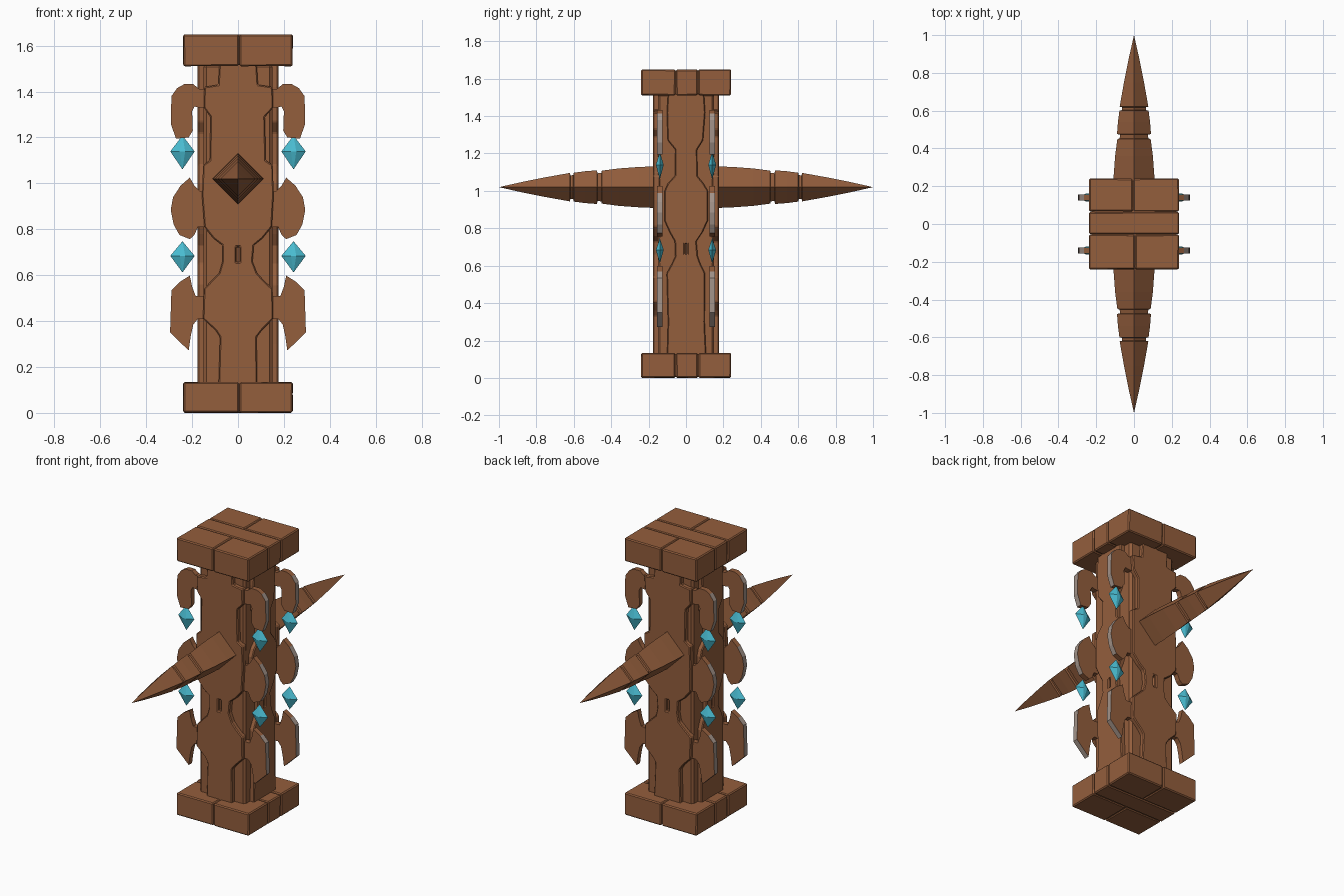
import bpy, bmesh, math, random
from mathutils import Matrix, Vector

if "Cube" in bpy.data.objects:
    bpy.data.objects.remove(bpy.data.objects["Cube"])

random.seed(4)

def material(name, rgb):
    m = bpy.data.materials.new(name)
    m.diffuse_color = (*rgb, 1)
    m.use_nodes = True
    m.node_tree.nodes["Principled BSDF"].inputs["Base Color"].default_value = m.diffuse_color
    return m

BROWN = material("brown stone", (0.295, 0.112, 0.046))
CYAN = material("cyan crystal", (0.07, 0.52, 0.66))
GREY = material("pale worn stone", (0.36, 0.29, 0.25))

def finish(name, bm, mats, bevel=0):
    bmesh.ops.recalc_face_normals(bm, faces=bm.faces)
    me = bpy.data.meshes.new(name)
    bm.to_mesh(me)
    bm.free()
    for m in mats:
        me.materials.append(m)
    ob = bpy.data.objects.new(name, me)
    bpy.context.collection.objects.link(ob)
    if bevel:
        b = ob.modifiers.new("worn edges", 'BEVEL')
        b.width, b.segments, b.limit_method = bevel, 1, 'ANGLE'
    return ob

def add_box(bm, lo, hi, jitter=0.0):
    lo, hi = Vector(lo), Vector(hi)
    mat = Matrix.Translation((lo + hi) / 2) @ Matrix.Diagonal((*(hi - lo), 1))
    for v in bmesh.ops.create_cube(bm, size=1, matrix=mat)['verts']:
        v.co += Vector([random.uniform(-jitter, jitter) for _ in range(3)])

def add_prism(bm, pts, y0, y1):
    # polygon in the xz plane, extruded along y
    face = bm.faces.new([bm.verts.new((x, y0, z)) for x, z in pts])
    new = bmesh.ops.extrude_face_region(bm, geom=[face])['geom']
    for v in new:
        if isinstance(v, bmesh.types.BMVert):
            v.co.y = y1

# Cap and base: slabs split into chipped blocks by narrow seams
def slab(name, z0, z1):
    bm = bmesh.new()
    add_box(bm, (-.225, -.225, z0 + .006), (.225, .225, z1 - .006))
    for y0, y1, splits in ((-.24, -.057, (-.24, .005, .24)),
                           (-.053, .063, (-.24, .24)),
                           (.067, .24, (-.24, -.005, .24))):
        for a, b in zip(splits, splits[1:]):
            add_box(bm, (a + .002, y0, z0 + .001), (b - .002, y1, z1 - .001), .001)
    finish(name, bm, [BROWN], .006)

slab("base_slab", 0, .135)
slab("cap_slab", 1.51, 1.65)

# Square core, seen in the recesses at the corners
bm = bmesh.new()
add_box(bm, (-.15, -.15, .12), (.15, .15, 1.52))
finish("column_core", bm, [BROWN], .012)

# Raised panels: half width against height
FRONT = [(.12, .085), (.33, .08), (.36, .1), (.41, .15), (.54, .152), (.58, .11),
         (.61, .08), (.66, .065), (.73, .07), (.76, .11), (.81, .15), (.95, .155),
         (1.08, .15), (1.10, .12), (1.29, .118), (1.33, .15), (1.42, .15),
         (1.43, .09), (1.52, .085)]
SIDE = [(.12, .105), (.3, .1), (.56, .105), (.61, .08), (.65, .06), (.73, .058),
        (.78, .09), (.84, .115), (1.0, .115), (1.04, .095), (1.08, .062),
        (1.22, .06), (1.27, .095), (1.42, .1), (1.52, .1)]

def panel(name, profile, angle, slot):
    j = lambda: random.uniform(-.004, .004)
    pts = [(w + j(), z) for z, w in profile] + [(-w + j(), z) for z, w in reversed(profile)]
    bm = bmesh.new()
    add_prism(bm, pts, -.176, -.14)
    rot = Matrix.Rotation(angle, 4, 'Z')
    bm.transform(rot)
    ob = finish(name, bm, [BROWN])
    # small slot cut in the panel
    cb = bmesh.new()
    add_box(cb, (-slot[0], -.2, .69 - slot[1]), (slot[0], -.155, .69 + slot[1]))
    cb.transform(rot)
    cutter = finish(name + "_slot_cutter", cb, [BROWN])
    cutter.hide_render = True
    cutter.hide_viewport = True
    cut = ob.modifiers.new("slot", 'BOOLEAN')
    cut.operation, cut.object, cut.solver = 'DIFFERENCE', cutter, 'EXACT'
    b = ob.modifiers.new("worn edges", 'BEVEL')
    b.width, b.segments, b.limit_method = .005, 1, 'ANGLE'

panel("front_panel", FRONT, 0, (.009, .035))
panel("right_panel", SIDE, math.pi / 2, (.007, .03))
panel("back_panel", FRONT, math.pi, (.009, .035))
panel("left_panel", SIDE, -math.pi / 2, (.007, .03))

# Flat ornamental fins, right-hand outlines
FINS = {
    "upper_hook_fin": [(.13, 1.41), (.17, 1.412), (.195, 1.432), (.235, 1.432), (.265, 1.415),
                       (.29, 1.38), (.293, 1.26), (.27, 1.195), (.215, 1.2), (.197, 1.23),
                       (.2, 1.315), (.19, 1.335), (.17, 1.33), (.13, 1.33)],
    "middle_round_fin": [(.13, .96), (.165, .965), (.19, .99), (.21, 1.025), (.25, .99),
                         (.283, .94), (.293, .885), (.28, .82), (.255, .775), (.21, .757),
                         (.19, .775), (.175, .81), (.13, .81)],
    "lower_axe_fin": [(.13, .51), (.185, .51), (.2, .55), (.21, .598), (.255, .57), (.29, .535),
                      (.296, .35), (.215, .272), (.205, .34), (.195, .385), (.175, .41),
                      (.13, .41)],
}
for sx, side in ((1, "right"), (-1, "left")):
    for sy, end in ((-1, "front"), (1, "back")):
        for name, pts in FINS.items():
            bm = bmesh.new()
            add_prism(bm, [(sx * x, z) for x, z in pts], sy * .125, sy * .156)
            bmesh.ops.recalc_face_normals(bm, faces=bm.faces)
            # worn pale outer rim
            for f in bm.faces:
                if f.normal.x * sx > .6 and abs(f.calc_center_median().x) > .23:
                    f.material_index = 1
            finish(f"{end}_{side}_{name}", bm, [BROWN, GREY])
        # Diamond crystals between the fins
        for z, h, name in ((1.135, .074, "upper"), (.68, .068, "lower")):
            bm = bmesh.new()
            ring = [bm.verts.new((sx * .242 + x, sy * .14 + y, z + .004)) for x, y in
                    ((.053, 0), (.012, .021), (-.012, .021), (-.053, 0), (-.012, -.021), (.012, -.021))]
            for tip_z in (z + h, z - h):
                tip = bm.verts.new((sx * .242, sy * .14, tip_z))
                for a, b in zip(ring, ring[1:] + ring[:1]):
                    bm.faces.new((a, b, tip))
            finish(f"{end}_{side}_{name}_crystal", bm, [CYAN])

# Long four-sided spikes with two grooves: distance from centre, radius
SPIKE = [(.14, .112), (.25, .108), (.36, .1), (.45, .088), (.453, .076), (.473, .074), (.476, .09),
         (.54, .085), (.6, .077), (.603, .064), (.618, .063), (.621, .076),
         (.75, .053), (.88, .027)]
for s, name in ((-1, "front_spike"), (1, "back_spike")):
    bm = bmesh.new()
    rings = [[bm.verts.new((r * dx, s * y, 1.02 + r * dz)) for dx, dz in
              ((1, 0), (0, 1), (-1, 0), (0, -1))] for y, r in SPIKE]
    for a, b in zip(rings, rings[1:]):
        for i in range(4):
            k = (i + 1) % 4
            bm.faces.new((a[i], a[k], b[k], b[i]))
    tip = bm.verts.new((0, s * 1.0, 1.02))
    for i in range(4):
        bm.faces.new((rings[-1][i], rings[-1][(i + 1) % 4], tip))
    bm.faces.new(rings[0])
    finish(name, bm, [BROWN])
